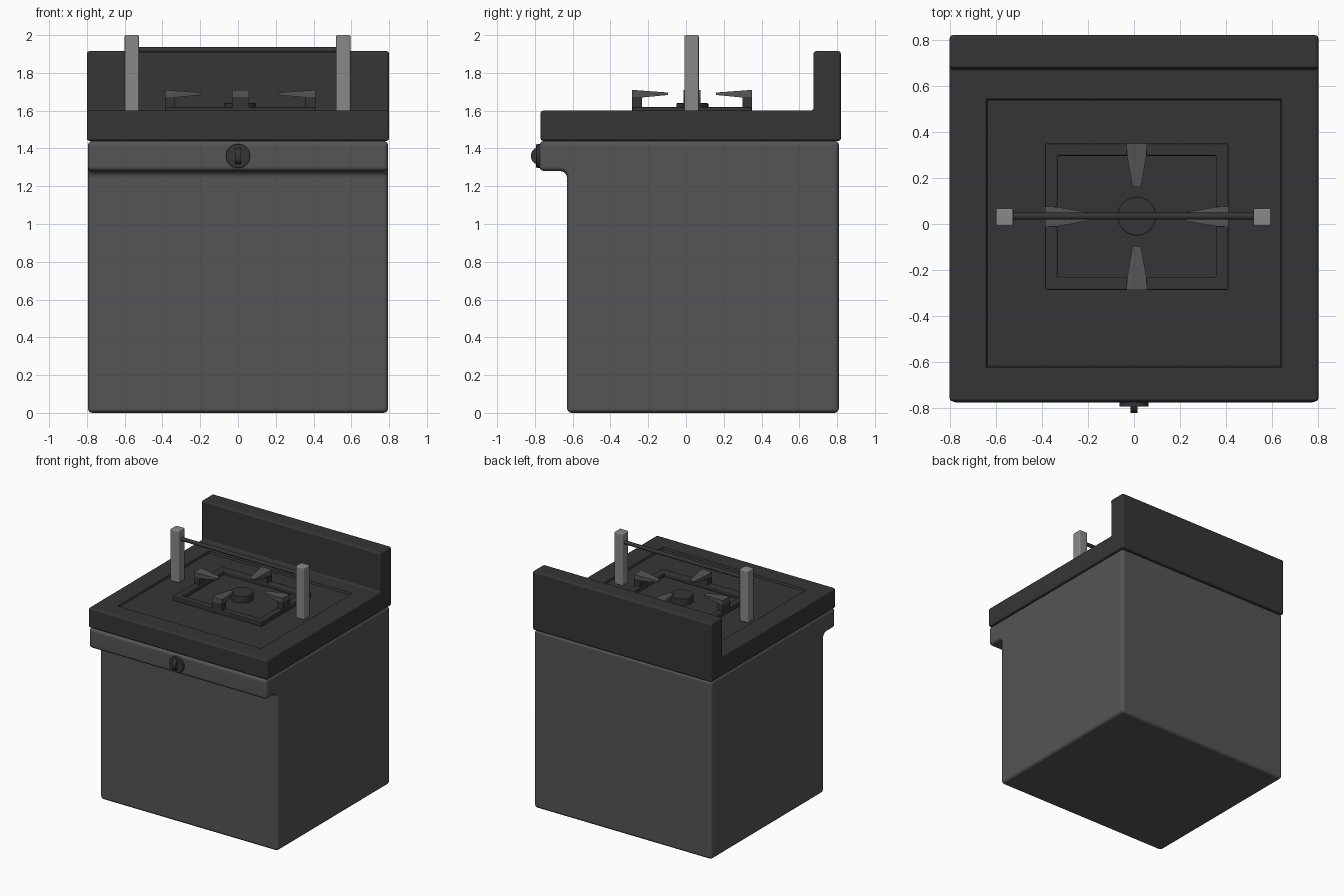
import bpy, bmesh, math
from mathutils import Vector, Matrix

if "Cube" in bpy.data.objects:
    bpy.data.objects.remove(bpy.data.objects["Cube"])


def material(name, v):
    m = bpy.data.materials.new(name)
    m.diffuse_color = (v, v, v, 1)
    m.use_nodes = True
    m.node_tree.nodes["Principled BSDF"].inputs["Base Color"].default_value = m.diffuse_color
    return m


BODY = material("body grey", 0.09)
DARK = material("charcoal", 0.036)
LIGHT = material("post grey", 0.25)


def finish(bm, name, mat, bevel=0.0, segs=3):
    """Bevel the sharp edges and turn the bmesh into a smooth-shaded object."""
    bmesh.ops.recalc_face_normals(bm, faces=bm.faces)
    if bevel:
        edges = [e for e in bm.edges if len(e.link_faces) == 2
                 and e.calc_face_angle(0) > math.radians(35)]
        bmesh.ops.bevel(bm, geom=edges, offset=bevel, segments=segs,
                        profile=0.5, affect='EDGES', clamp_overlap=True)
    me = bpy.data.meshes.new(name)
    bm.to_mesh(me)
    bm.free()
    me.materials.append(mat)
    ob = bpy.data.objects.new(name, me)
    bpy.context.collection.objects.link(ob)
    bpy.ops.object.select_all(action='DESELECT')
    ob.select_set(True)
    bpy.context.view_layer.objects.active = ob
    bpy.ops.object.shade_smooth_by_angle(angle=math.radians(40))
    wn = ob.modifiers.new("weighted normals", 'WEIGHTED_NORMAL')
    wn.keep_sharp = True
    return ob


def prism(points, x0, x1):
    """Extrude a (y, z) profile along x."""
    bm = bmesh.new()
    f = bm.faces.new([bm.verts.new((x0, y, z)) for y, z in points])
    ext = bmesh.ops.extrude_face_region(bm, geom=[f])
    verts = [g for g in ext['geom'] if isinstance(g, bmesh.types.BMVert)]
    bmesh.ops.translate(bm, verts=verts, vec=(x1 - x0, 0, 0))
    return bm


def box(name, x, y, z, mat, bevel):
    bm = prism([(y[0], z[0]), (y[1], z[0]), (y[1], z[1]), (y[0], z[1])], *x)
    return finish(bm, name, mat, bevel)


def disc(name, loc, r, depth, mat, rot=None, bevel=0.005):
    bm = bmesh.new()
    m = Matrix.Translation(loc) @ (rot or Matrix())
    bmesh.ops.create_cone(bm, cap_ends=True, segments=32, radius1=r, radius2=r,
                          depth=depth, matrix=m)
    return finish(bm, name, mat, bevel, 2)


# Cabinet with overhanging control strip and a small cove beneath it
body = [(-0.63, 0.005), (0.81, 0.005), (0.81, 1.44), (-0.775, 1.44), (-0.775, 1.28)]
body += [(-0.665 + 0.035 * math.sin(a), 1.245 + 0.035 * math.cos(a))
         for a in [i * math.pi / 8 for i in range(5)]]
body = [(y, max(z - 0.005, 0)) if z < 0.1 else (y, z) for y, z in body]
finish(prism(body, -0.795, 0.795), "cabinet", BODY, 0.025)

# Worktop and backsplash in one L profile, with a shallow tray in the top
bm = prism([(-0.77, 1.44), (0.82, 1.44), (0.82, 1.915), (0.675, 1.915),
            (0.675, 1.60), (-0.77, 1.60)], -0.8, 0.8)
bmesh.ops.recalc_face_normals(bm, faces=bm.faces)
top = [f for f in bm.faces if f.normal.z > 0.9 and f.calc_center_median().z < 1.7][0]
bmesh.ops.inset_individual(bm, faces=[top], thickness=0.145)
for v in top.verts:
    v.co.x = math.copysign(0.642, v.co.x)
    v.co.y = 0.543 if v.co.y > 0 else -0.622
bmesh.ops.inset_individual(bm, faces=[top], thickness=0.008, depth=-0.015)
for v in top.verts:
    v.co.z = 1.585
edges = [e for e in bm.edges if e.calc_face_angle(0) > math.radians(35)
         and not any(abs(v.co.x) < 0.7 for v in e.verts)]
bmesh.ops.bevel(bm, geom=edges, offset=0.014, segments=3, profile=0.5, affect='EDGES')
finish(bm, "worktop", DARK)

# Rectangular grate frame
CX, CY, RX, RY = 0.012, 0.032, 0.398, 0.318
bm = bmesh.new()
rings = []
for inset in (0, 0.054):
    for z in (1.58, 1.62):
        rings.append([bm.verts.new((CX + sx * (RX - inset), CY + sy * (RY - inset), z))
                      for sx, sy in ((-1, -1), (1, -1), (1, 1), (-1, 1))])
for a, b in ((0, 1), (1, 3), (3, 2), (2, 0)):
    for i in range(4):
        j = (i + 1) % 4
        bm.faces.new((rings[a][i], rings[a][j], rings[b][j], rings[b][i]))
finish(bm, "grate_frame", DARK, 0.008, 2)


# Four pan supports: upright foot plus a finger tapering toward the burner
def loft(stations, angle):
    bm = bmesh.new()
    rot = Matrix.Translation((CX, CY, 0)) @ Matrix.Rotation(angle, 4, 'Z')
    secs = [[bm.verts.new(rot @ Vector((r, s * w, z)))
             for s, z in ((-1, lo), (1, lo), (1, hi), (-1, hi))]
            for r, w, lo, hi in stations]
    for a, b in zip(secs, secs[1:]):
        for i in range(4):
            j = (i + 1) % 4
            bm.faces.new((a[i], a[j], b[j], b[i]))
    bm.faces.new(secs[0])
    bm.faces.new(secs[-1])
    return bm


for k, side in enumerate(("right", "back", "left", "front")):
    r = RY if k % 2 else RX
    a = k * math.pi / 2
    finish(loft([(r, .045, 1.60, 1.672), (r - .052, .045, 1.60, 1.672)], a),
           "support_foot_" + side, DARK)
    finish(loft([(r, .045, 1.67, 1.71), (r - .055, .042, 1.67, 1.706),
                 (r - .19, .018, 1.683, 1.696)], a),
           "support_finger_" + side, BODY)

# Burner cap
disc("burner", (CX, 0.034, 1.61), 0.084, 0.06, DARK)

# Two posts and the rod between them
for side, x in (("left", -0.562), ("right", 0.557)):
    box("post_" + side, (x - 0.038, x + 0.038), (-0.009, 0.068), (1.58, 2.0), LIGHT, 0.008)
disc("rod", (0, 0.034, 1.922), 0.015, 1.08, DARK,
     Matrix.Rotation(math.pi / 2, 4, 'Y'), 0)

# Control knob: disc with a half-round grip
disc("knob", (0, -0.778, 1.36), 0.064, 0.03, DARK, Matrix.Rotation(math.pi / 2, 4, 'X'))
grip = [(-0.785 - 0.036 * math.sin(t), 1.36 + 0.044 * math.cos(t))
        for t in [i * math.pi / 12 for i in range(13)]]
finish(prism(grip, -0.016, 0.016), "knob_grip", DARK)
